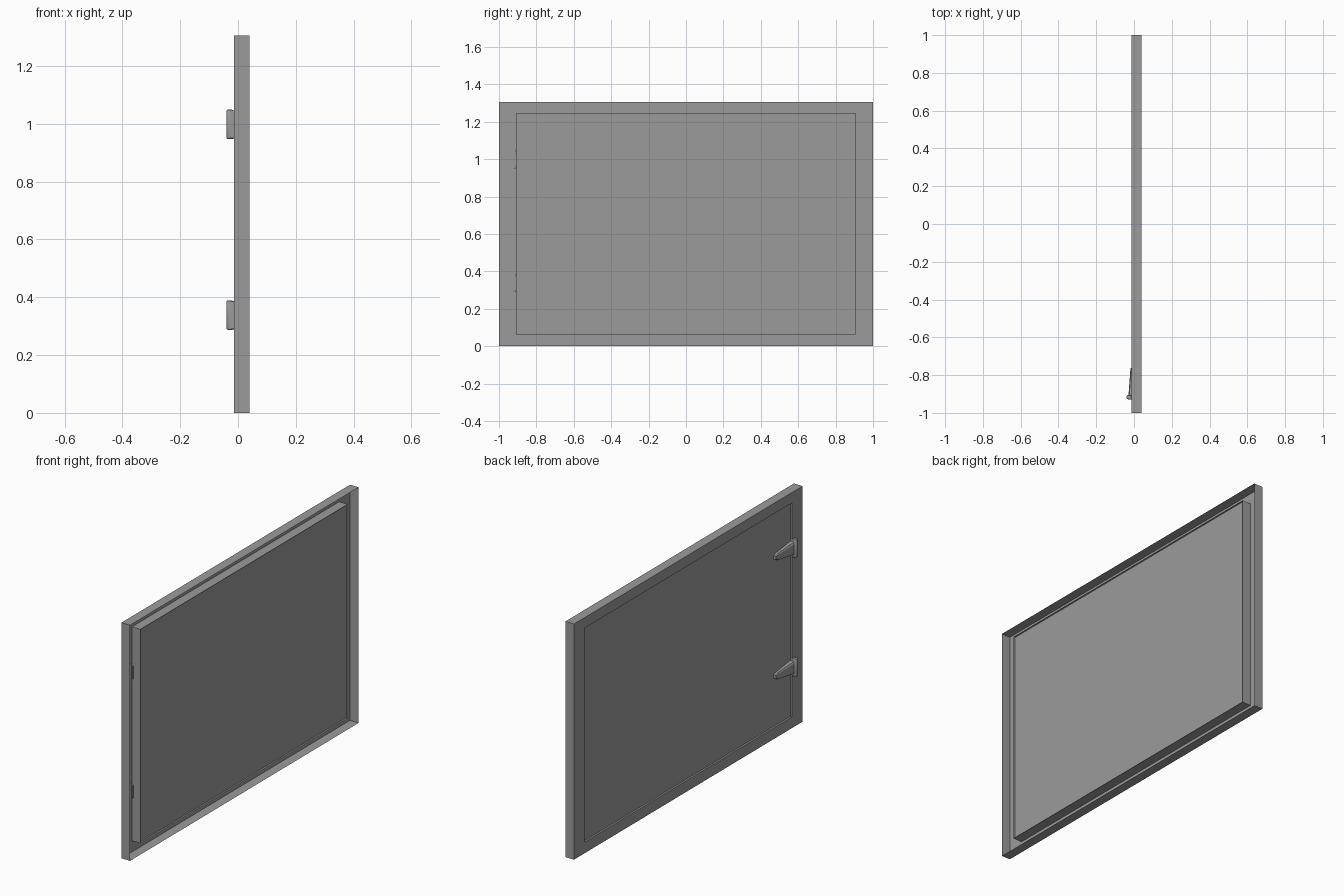
import bpy
import bmesh
from mathutils import Vector

if "Cube" in bpy.data.objects:
    bpy.data.objects.remove(bpy.data.objects["Cube"], do_unlink=True)

BACK, FRONT = -0.014, 0.039
OUTER = (-1.0, 1.0, 0.0, 1.305)
INNER = (-0.908, 0.906, 0.062, 1.247)
RECESS = 0.01

grey = bpy.data.materials.new("plain_grey")
grey.use_nodes = True
colour = (0.33, 0.33, 0.33, 1)
grey.diffuse_color = colour
grey.node_tree.nodes["Principled BSDF"].inputs["Base Color"].default_value = colour


def finish(bm, name):
    mesh = bpy.data.meshes.new(name)
    bm.to_mesh(mesh)
    bm.free()
    obj = bpy.data.objects.new(name, mesh)
    bpy.context.collection.objects.link(obj)
    mesh.materials.append(grey)
    return obj


def rectangle(bm, rect, x):
    y0, y1, z0, z1 = rect
    return [bm.verts.new((x, y, z)) for y, z in ((y0, z0), (y1, z0), (y1, z1), (y0, z1))]


def bridge(bm, a, b):
    for i in range(4):
        j = (i + 1) % 4
        bm.faces.new((a[i], a[j], b[j], b[i]))


def box(name, low, high, bevel=0):
    low, high = Vector(low), Vector(high)
    bm = bmesh.new()
    bmesh.ops.create_cube(bm, size=1)
    for v in bm.verts:
        v.co = (low + high) / 2 + Vector(a * b for a, b in zip(v.co, high - low))
    if bevel:
        bmesh.ops.bevel(bm, geom=bm.edges[:], offset=bevel, segments=2,
                        profile=0.5, affect='EDGES')
    return finish(bm, name)


# Thin sheet frame: outer wall, back border and inner wall, open at the front
bm = bmesh.new()
loops = [rectangle(bm, OUTER, FRONT), rectangle(bm, OUTER, BACK),
         rectangle(bm, INNER, BACK), rectangle(bm, INNER, FRONT)]
for first, second in zip(loops, loops[1:]):
    bridge(bm, first, second)
bmesh.ops.recalc_face_normals(bm, faces=bm.faces[:])
finish(bm, "frame")

# Door panel, set back a little on both sides
y0, y1, z0, z1 = INNER
box("door_panel", (BACK + RECESS, y0, z0), (FRONT - RECESS, y1, z1))


def hinge(label, z):
    # Upright pin with softened ends
    bm = bmesh.new()
    bmesh.ops.create_cone(bm, cap_ends=True, segments=16, radius1=0.012,
                          radius2=0.012, depth=0.102)
    rims = [e for e in bm.edges if abs(e.verts[0].co.z - e.verts[1].co.z) < 0.001]
    bmesh.ops.bevel(bm, geom=rims, offset=0.005, segments=2, profile=0.5, affect='EDGES')
    bmesh.ops.translate(bm, verts=bm.verts[:], vec=(-0.028, -0.917, z))
    pin = finish(bm, label + "_hinge_pin")
    bpy.ops.object.select_all(action='DESELECT')
    pin.select_set(True)
    bpy.context.view_layer.objects.active = pin
    bpy.ops.object.shade_smooth_by_angle()

    # Leaf that fixes the pin into the frame
    box(label + "_hinge_leaf", (-0.028, -0.929, z - 0.049),
        (-0.011, -0.909, z + 0.049), 0.004)

    # Strap narrowing towards its tip
    bm = bmesh.new()
    rings = []
    for y, outside, half in ((-0.917, -0.03, 0.036), (-0.78, -0.02, 0.018),
                             (-0.762, -0.018, 0.01)):
        ring = [(BACK + RECESS, -half), (outside + 0.004, -half), (outside, -half * 0.7),
                (outside, half * 0.7), (outside + 0.004, half), (BACK + RECESS, half)]
        rings.append([bm.verts.new((x, y, z + dz)) for x, dz in ring])
    for a, b in zip(rings, rings[1:]):
        for i in range(6):
            j = (i + 1) % 6
            bm.faces.new((a[i], a[j], b[j], b[i]))
    bm.faces.new(rings[0])
    bm.faces.new(rings[-1])
    bmesh.ops.recalc_face_normals(bm, faces=bm.faces[:])
    finish(bm, label + "_hinge_strap")


hinge("lower", 0.338)
hinge("upper", 0.998)
